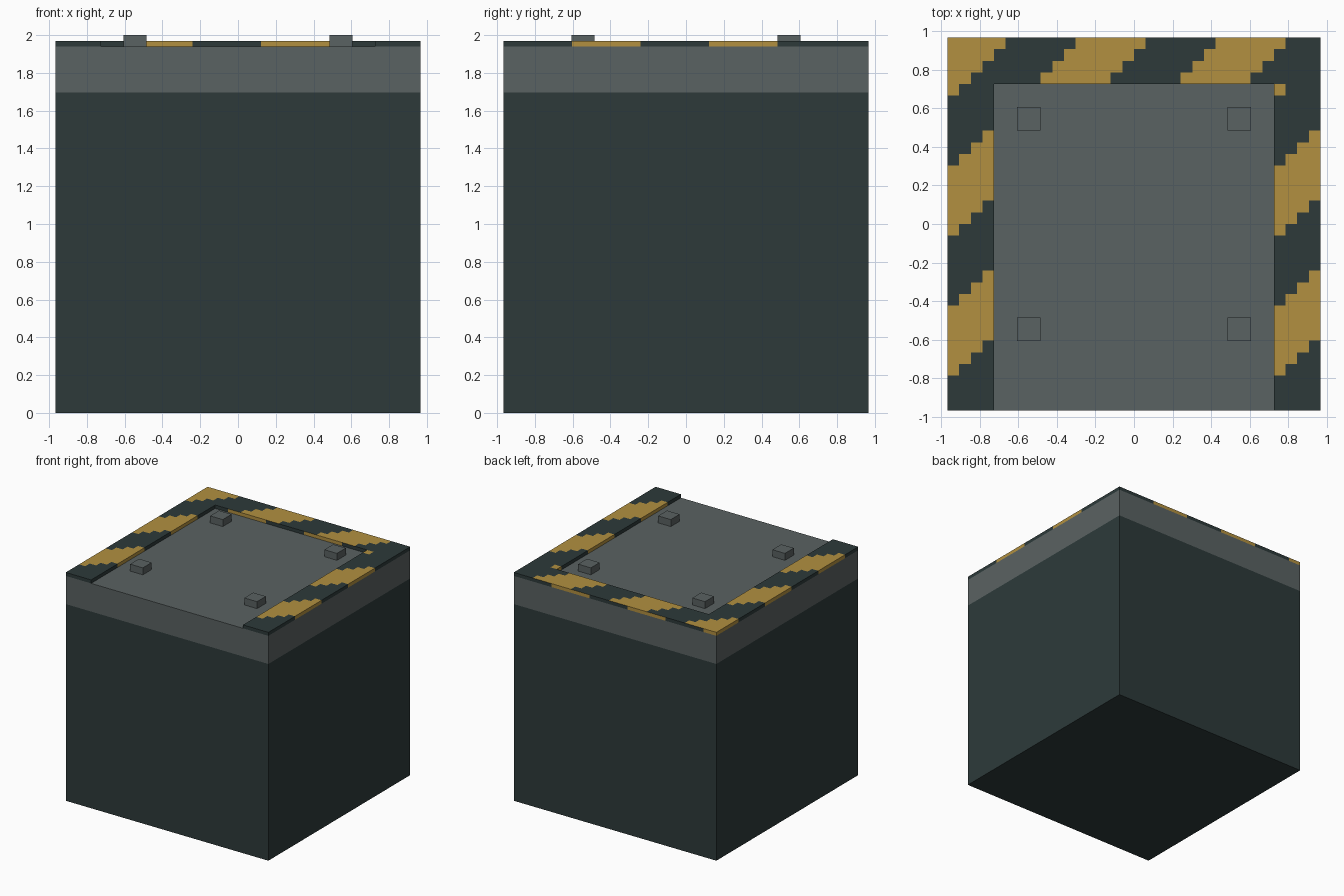
import bpy, bmesh
from mathutils import Vector, Matrix

cube = bpy.data.objects.get("Cube")
if cube:
    bpy.data.objects.remove(cube, do_unlink=True)

HALF = 0.967          # half width of the block
TOP = 1.94            # height of the top plate
N = 32                # stripe cells along one side
CELL = 2 * HALF / N
RIM = 4               # rim width in cells
INNER = HALF - RIM * CELL


def make_material(name, rgb):
    mat = bpy.data.materials.new(name)
    mat.use_nodes = True
    color = (*rgb, 1.0)
    mat.diffuse_color = color
    mat.node_tree.nodes["Principled BSDF"].inputs["Base Color"].default_value = color
    return mat


dark = make_material("dark_slate", (0.026, 0.042, 0.042))
grey = make_material("steel_grey", (0.102, 0.122, 0.122))
yellow = make_material("hazard_yellow", (0.445, 0.279, 0.051))


def make_object(name, bm, mats):
    mesh = bpy.data.meshes.new(name)
    bm.to_mesh(mesh)
    bm.free()
    for mat in mats:
        mesh.materials.append(mat)
    obj = bpy.data.objects.new(name, mesh)
    bpy.context.collection.objects.link(obj)
    return obj


def box(size, centre):
    bm = bmesh.new()
    bmesh.ops.create_cube(bm, size=1, matrix=Matrix.Translation(centre) @ Matrix.Diagonal((*size, 1)))
    return bm


# Main block: dark below, grey band and top plate above
BAND = 1.697
bm = box((2 * HALF, 2 * HALF, TOP), (0, 0, TOP / 2))
bmesh.ops.bisect_plane(bm, geom=bm.verts[:] + bm.edges[:] + bm.faces[:],
                       plane_co=(0, 0, BAND), plane_no=(0, 0, 1))
for f in bm.faces:
    f.material_index = int(f.calc_center_median().z > BAND)
make_object("block", bm, [dark, grey])


# Raised rim with stepped hazard stripes, open at the front
def is_yellow(centre, normal):
    p = centre - normal * 0.01          # step inside so walls join their own cell
    i = int((p.x + HALF) / CELL)
    j = int((p.y + HALF) / CELL)
    if normal.y < -0.5 and p.y > INNER:  # inner wall of the back bar
        j = 26
    elif normal.y > 0.5:                 # outer wall of the back bar
        j = 28
    elif i >= N - RIM and j < N - RIM:   # right bar restarts the stripe pattern
        i -= N - RIM
    return (i - j + 20) % 12 < 6


bm = bmesh.new()
bmesh.ops.create_grid(bm, x_segments=N, y_segments=N, size=HALF,
                      matrix=Matrix.Translation((0, 0, TOP)))
hole = [f for f in bm.faces
        if abs(f.calc_center_median().x) < INNER and f.calc_center_median().y < INNER]
bmesh.ops.delete(bm, geom=hole, context='FACES')
ext = bmesh.ops.extrude_face_region(bm, geom=bm.faces[:], use_keep_orig=True)
bmesh.ops.translate(bm, vec=Vector((0, 0, 0.03)),
                    verts=[g for g in ext["geom"] if isinstance(g, bmesh.types.BMVert)])
bmesh.ops.recalc_face_normals(bm, faces=bm.faces[:])
bm.normal_update()
for f in bm.faces:
    f.material_index = int(is_yellow(f.calc_center_median(), f.normal))
make_object("striped_rim", bm, [dark, yellow])

# Four square studs on the top plate
for y, row in ((-0.545, "front"), (0.545, "back")):
    for x, side in ((-0.545, "right"), (0.545, "left")):
        make_object(f"stud_{row}_{side}", box((0.121, 0.121, 0.06), (x, y, TOP + 0.03)), [grey])
